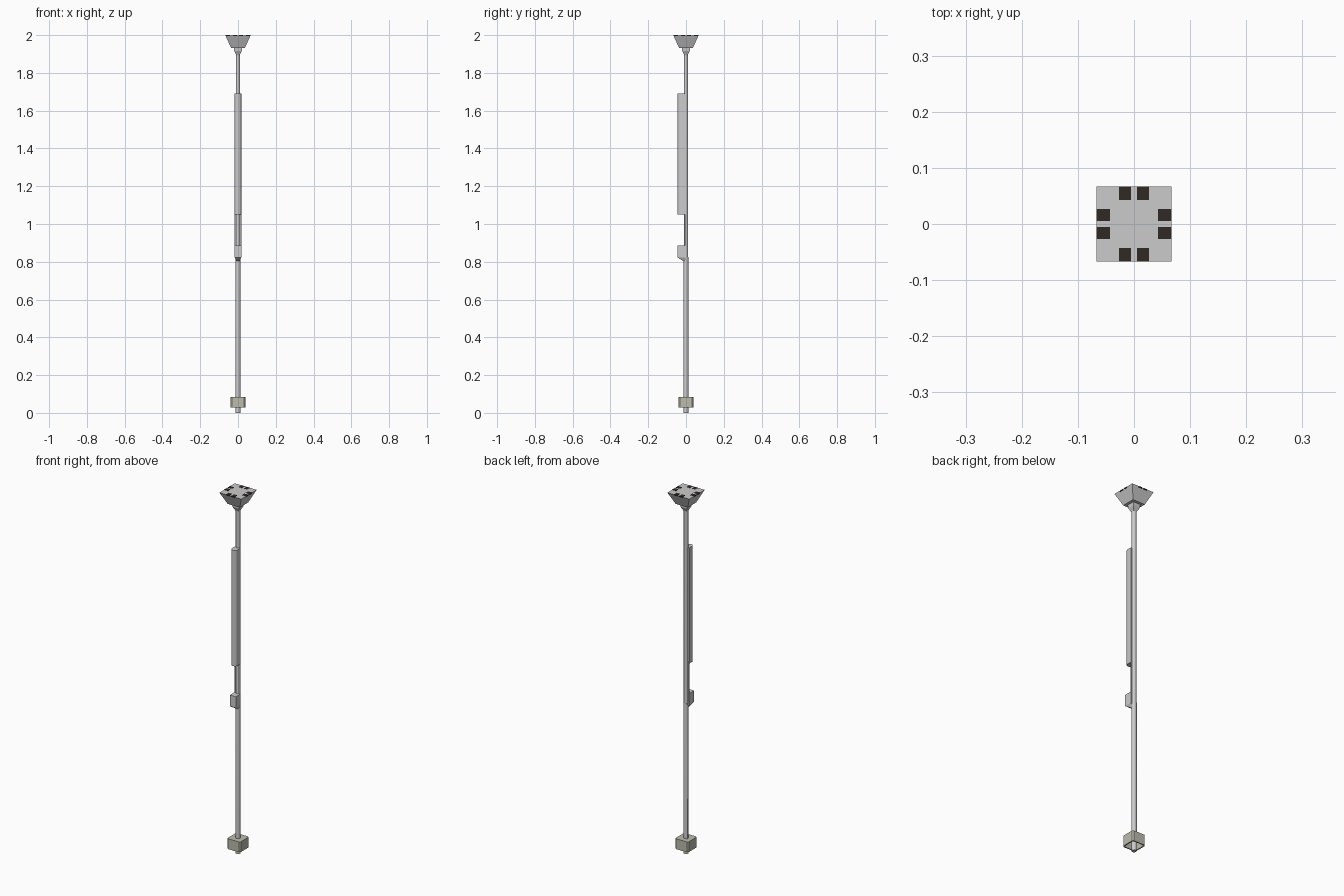
import bpy, bmesh, math
from mathutils import Vector

if "Cube" in bpy.data.objects:
    bpy.data.objects.remove(bpy.data.objects["Cube"])


def loft(name, rings, cap_bottom=True, cap_top=True, smooth=False, mat=None):
    """Skin a stack of equal-sized point rings into one object."""
    bm = bmesh.new()
    vs = [[bm.verts.new(p) for p in r] for r in rings]
    n = len(rings[0])
    for a, b in zip(vs, vs[1:]):
        for i in range(n):
            j = (i + 1) % n
            bm.faces.new((a[i], a[j], b[j], b[i]))
    if cap_bottom:
        bm.faces.new(vs[0][::-1])
    if cap_top:
        bm.faces.new(vs[-1])
    me = bpy.data.meshes.new(name)
    bm.to_mesh(me)
    bm.free()
    ob = bpy.data.objects.new(name, me)
    bpy.context.collection.objects.link(ob)
    if mat:
        me.materials.append(mat)
    if smooth:
        bpy.context.view_layer.objects.active = ob
        ob.select_set(True)
        bpy.ops.object.shade_smooth_by_angle(angle=math.radians(50))
        ob.select_set(False)
    return ob


def circle(r, z, x=0, y=0, n=12):
    return [(x + r * math.cos(2 * math.pi * i / n), y + r * math.sin(2 * math.pi * i / n), z) for i in range(n)]


def rect(x0, x1, y0, y1, z):
    return [(x0, y0, z), (x1, y0, z), (x1, y1, z), (x0, y1, z)]


def square(h, z):
    return rect(-h, h, -h, h, z)


def chamfered(h, c, z):
    k = h - c
    return [(-k, -h, z), (k, -h, z), (h, -k, z), (h, k, z), (k, h, z), (-k, h, z), (-h, k, z), (-h, -k, z)]


def box(name, x0, x1, y0, y1, z0, z1, mat=None):
    return loft(name, [rect(x0, x1, y0, y1, z0), rect(x0, x1, y0, y1, z1)], mat=mat)


def material(name, rgb):
    m = bpy.data.materials.new(name)
    m.diffuse_color = (*rgb, 1)
    m.use_nodes = True
    m.node_tree.nodes["Principled BSDF"].inputs["Base Color"].default_value = m.diffuse_color
    return m


dark = material("dark", (0.03, 0.023, 0.018))
tint = material("pale_olive", (0.5, 0.5, 0.42))

# Pole: slightly thicker lower stage, slim upper stage
loft("pole", [circle(0.013, 0), circle(0.0125, 0.82), circle(0.0115, 0.83), circle(0.0115, 1.94)], smooth=True)

# Thin conduit running down the lower half
loft("conduit", [circle(0.005, 0.05, -0.009, 0.006, 8), circle(0.005, 0.83, -0.008, 0.005, 8)], smooth=True)

# Flared square head on a small collar
loft("head", [square(0.037, 1.933), square(0.067, 1.999)])
loft("head_collar", [square(0.010, 1.895), square(0.020, 1.915), square(0.022, 1.934)])

# Eight dark pads on the head, two along each side
for k in range(4):
    for s in (-1, 1):
        pts = []
        for z in (1.994, 2.0):
            ring = []
            for x, y, zz in rect(s * 0.016 - 0.0105, s * 0.016 + 0.0105, -0.067, -0.043, z):
                for _ in range(k):
                    x, y = -y, x
                ring.append((x, y, zz))
            pts.append(ring)
        loft("head_pad", pts, mat=dark)

# Long round-fronted housing on the front of the pole
profile = [(0.018, -0.003), (-0.018, -0.003)]
profile += [(-0.018 * math.cos(math.pi * i / 10), -0.027 - 0.018 * math.sin(math.pi * i / 10)) for i in range(11)]
loft("front_housing", [[(x, y, z) for x, y in profile] for z in (1.05, 1.69)], smooth=True)

# Backing strip joining housing and junction block
box("backing_strip", -0.018, 0.018, -0.006, -0.002, 0.83, 1.06)

# Junction block with tapered underside
loft("junction_block", [rect(-0.008, 0.008, -0.014, -0.004, 0.803), rect(-0.018, 0.018, -0.045, -0.003, 0.823),
                        rect(-0.018, 0.018, -0.045, -0.003, 0.885)])

# Foot sleeve, hollow underneath
loft("foot_sleeve", [chamfered(0.034, 0.005, 0.078), chamfered(0.034, 0.005, 0.028), chamfered(0.04, 0.007, 0.028),
                     chamfered(0.04, 0.007, 0.085)], mat=tint)
